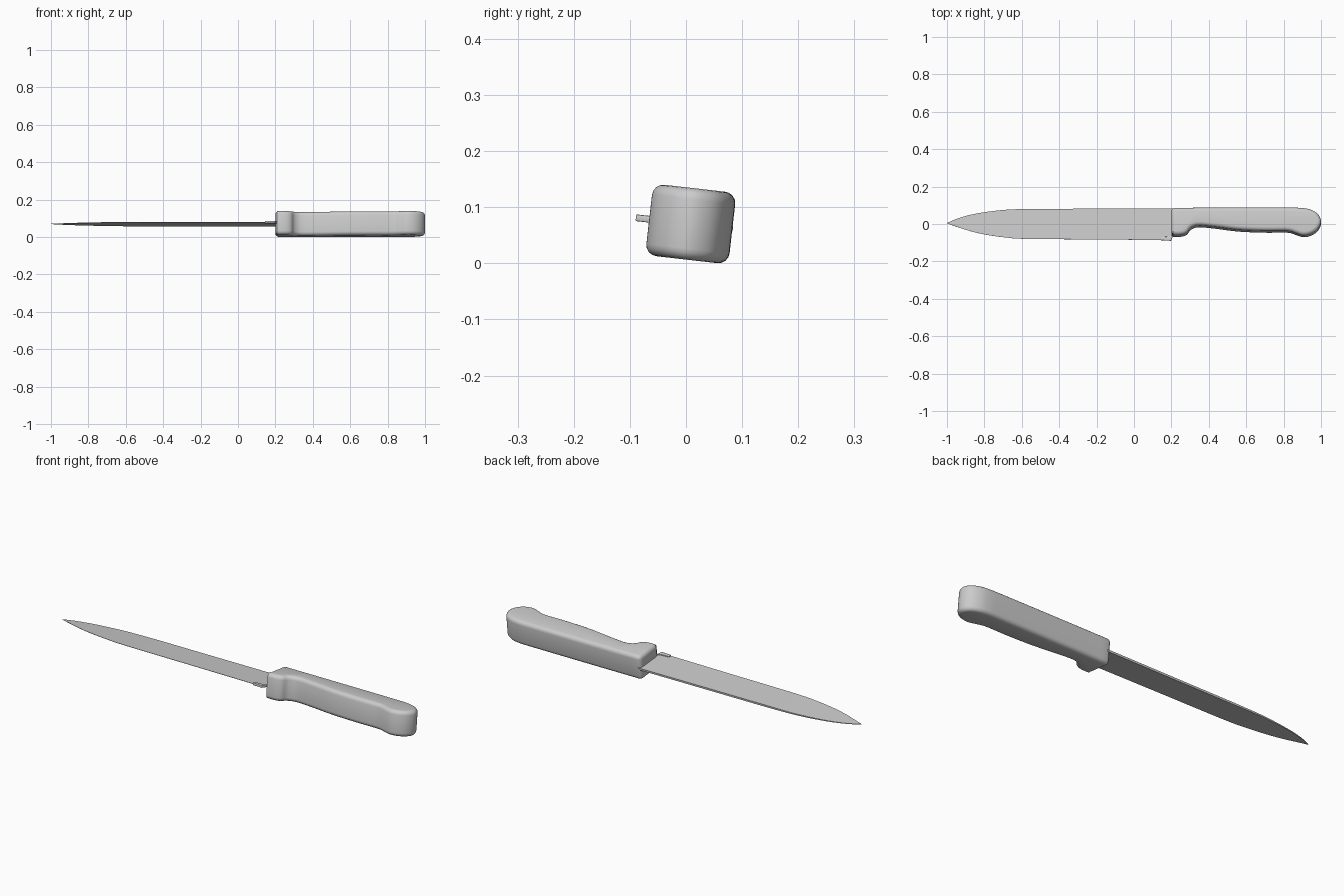
import bpy, bmesh, math
from mathutils import Vector

cube = bpy.data.objects.get("Cube")
if cube:
    bpy.data.objects.remove(cube)

ROLL = math.radians(-6.5)   # the knife lies rolled slightly about its length
HEIGHT = 0.071

grey = bpy.data.materials.new("plain grey")
grey.use_nodes = True
grey.diffuse_color = (0.6, 0.6, 0.6, 1)
bsdf = next(n for n in grey.node_tree.nodes if n.type == 'BSDF_PRINCIPLED')
bsdf.inputs["Base Color"].default_value = (0.6, 0.6, 0.6, 1)


def make_object(name, bm, bevel=0, segments=4, smooth_angle=40):
    bmesh.ops.recalc_face_normals(bm, faces=bm.faces)
    mesh = bpy.data.meshes.new(name)
    bm.to_mesh(mesh)
    bm.free()
    obj = bpy.data.objects.new(name, mesh)
    bpy.context.collection.objects.link(obj)
    mesh.materials.append(grey)
    obj.location.z = HEIGHT
    obj.rotation_euler.x = ROLL
    bpy.ops.object.select_all(action='DESELECT')
    obj.select_set(True)
    bpy.context.view_layer.objects.active = obj
    if bevel:
        mod = obj.modifiers.new("rounded edges", 'BEVEL')
        mod.width = bevel
        mod.segments = segments
        mod.limit_method = 'ANGLE'
        mod.angle_limit = math.radians(40)
        mod.use_clamp_overlap = False
        bpy.ops.object.modifier_apply(modifier=mod.name)
    bpy.ops.object.shade_smooth_by_angle(angle=math.radians(smooth_angle))
    return obj


def spline(points, steps=6):
    """Smooth open curve through the points."""
    p = [Vector(q) for q in points]
    p = [2 * p[0] - p[1]] + p + [2 * p[-1] - p[-2]]
    out = []
    for a, b, c, d in zip(p, p[1:], p[2:], p[3:]):
        for i in range(steps):
            t = i / steps
            out.append(0.5 * (2 * b + (c - a) * t + (2 * a - 5 * b + 4 * c - d) * t * t
                              + (3 * b - a - 3 * c + d) * t ** 3))
    return out + [p[-2]]


def prism(outline, low, high):
    bm = bmesh.new()
    face = bm.faces.new([bm.verts.new((x, y, low)) for x, y in outline])
    result = bmesh.ops.extrude_face_region(bm, geom=[face])
    top = [v for v in result["geom"] if isinstance(v, bmesh.types.BMVert)]
    bmesh.ops.translate(bm, verts=top, vec=(0, 0, high - low))
    return bm


# Handle: finger guard, narrow grip and round pommel
handle_outline = spline([
    (0.2, -0.064), (0.25, -0.064), (0.282, -0.053), (0.305, -0.026),
    (0.345, -0.013), (0.43, -0.02), (0.56, -0.036), (0.7, -0.042),
    (0.82, -0.042), (0.865, -0.054), (0.905, -0.066), (0.95, -0.057),
    (0.985, -0.03), (1.0, 0.008), (0.985, 0.046), (0.95, 0.07),
    (0.9, 0.081), (0.8, 0.083), (0.5, 0.083), (0.2, 0.082)])
make_object("handle", prism(handle_outline, -0.064, 0.064), bevel=0.02)

# Blade: wedge section, thick along the spine and thin along the edge
spine = [(-1.0, 0.005), (-0.95, 0.027), (-0.88, 0.048), (-0.8, 0.063),
         (-0.7, 0.075), (-0.58, 0.08), (-0.2, 0.082), (0.22, 0.084)]
edge = [(-1.0, 0.003), (-0.95, -0.014), (-0.88, -0.037), (-0.8, -0.056),
        (-0.7, -0.071), (-0.58, -0.08), (-0.2, -0.083), (0.2, -0.087)]
bm = bmesh.new()
rings = []
for s, e in zip(spline(spine, 4), spline(edge, 4)):
    thick = 0.001 + 0.004 * min(1, (s.x + 1) / 0.5)
    rings.append([bm.verts.new(co) for co in (
        (s.x, s.y, thick), (s.x, s.y, -thick),
        (e.x, e.y, -0.0008), (e.x, e.y, 0.0008))])
for a, b in zip(rings, rings[1:]):
    for i in range(4):
        j = (i + 1) % 4
        bm.faces.new((a[i], a[j], b[j], b[i]))
bm.faces.new(rings[0])
bm.faces.new(rings[-1])
make_object("blade", bm, smooth_angle=30)

# Heel: small thick ledge on the cutting edge beside the handle
heel_outline = [(0.145, -0.088), (0.198, -0.09), (0.21, -0.06),
                (0.19, -0.068), (0.145, -0.07)]
make_object("blade_heel", prism(heel_outline, -0.006, 0.006), bevel=0.002, segments=2)
